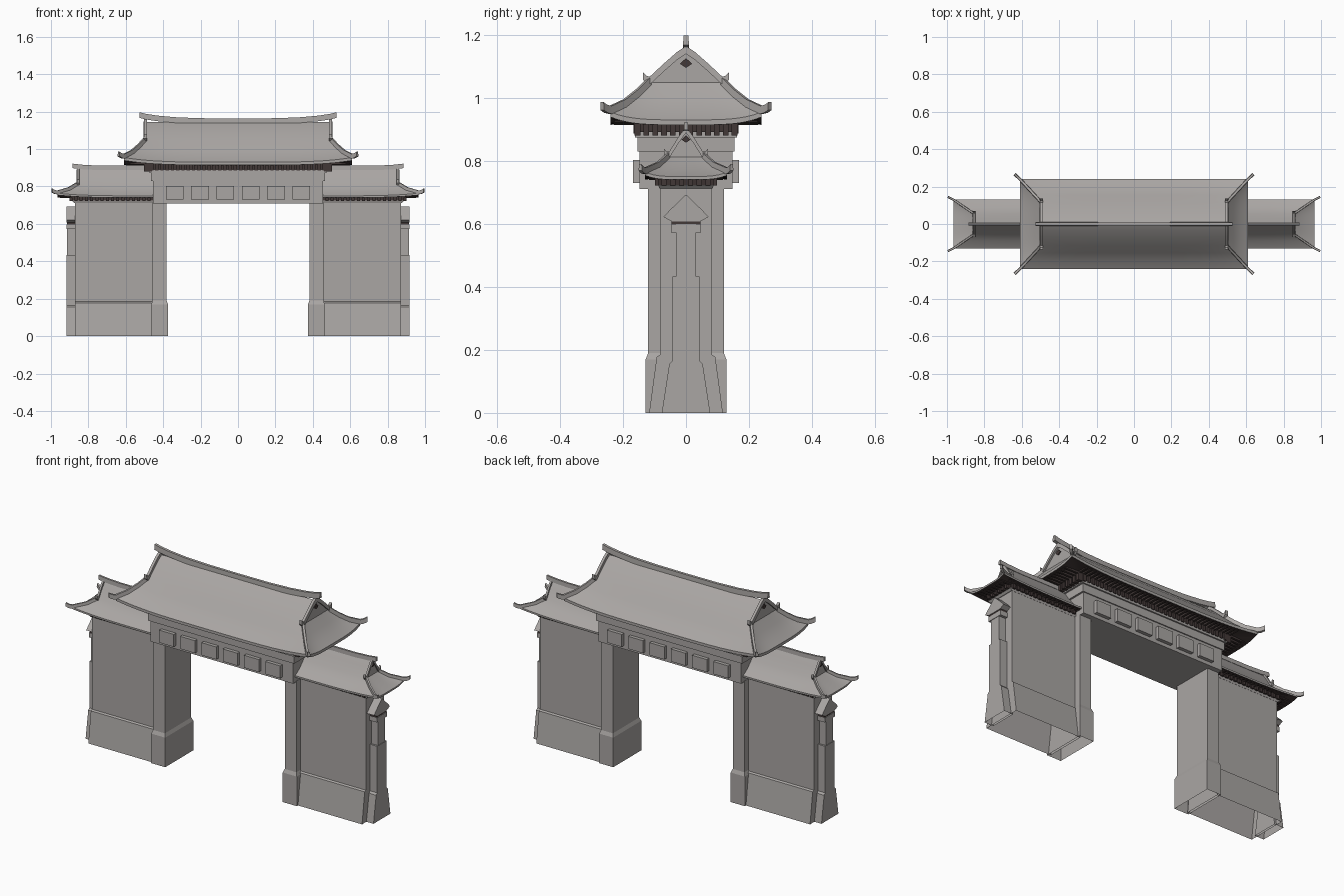
import bpy, bmesh, math
from mathutils import Vector, Matrix

if "Cube" in bpy.data.objects:
    bpy.data.objects.remove(bpy.data.objects["Cube"])

stone = bpy.data.materials.new("warm_grey_stone")
stone.diffuse_color = (0.40, 0.38, 0.368, 1)
stone.use_nodes = True
stone.node_tree.nodes["Principled BSDF"].inputs["Base Color"].default_value = stone.diffuse_color
dark = bpy.data.materials.new("dark_brown_timber")
dark.diffuse_color = (0.055, 0.040, 0.038, 1)
dark.use_nodes = True
dark.node_tree.nodes["Principled BSDF"].inputs["Base Color"].default_value = dark.diffuse_color


def finish(bm, name, mx=False, my=False, smooth=False, mats=(stone, dark)):
    """Mirror about x / y, clean up and make the object."""
    for on, s in ((mx, (-1, 1, 1)), (my, (1, -1, 1))):
        if on:
            d = bmesh.ops.duplicate(bm, geom=bm.verts[:] + bm.edges[:] + bm.faces[:])
            vs = [g for g in d["geom"] if isinstance(g, bmesh.types.BMVert)]
            bmesh.ops.scale(bm, vec=s, verts=vs)
    bmesh.ops.remove_doubles(bm, verts=bm.verts[:], dist=1e-5)
    bmesh.ops.recalc_face_normals(bm, faces=bm.faces[:])
    me = bpy.data.meshes.new(name)
    bm.to_mesh(me)
    bm.free()
    for m in mats:
        me.materials.append(m)
    ob = bpy.data.objects.new(name, me)
    bpy.context.collection.objects.link(ob)
    if smooth:
        bpy.ops.object.select_all(action='DESELECT')
        ob.select_set(True)
        bpy.context.view_layer.objects.active = ob
        bpy.ops.object.shade_smooth_by_angle(angle=math.radians(30))
    return ob


def box(bm, x0, x1, y0, y1, z0, z1):
    m = Matrix.Translation(((x0 + x1) / 2, (y0 + y1) / 2, (z0 + z1) / 2))
    bmesh.ops.create_cube(bm, size=1, matrix=m @ Matrix.Diagonal((x1 - x0, y1 - y0, z1 - z0, 1)))


def loft(bm, rings, cap_start=True, cap_end=True):
    rings = [[bm.verts.new(p) for p in r] for r in rings]
    n = len(rings[0])
    for a, b in zip(rings, rings[1:]):
        for i in range(n):
            bm.faces.new((a[i], a[(i + 1) % n], b[(i + 1) % n], b[i]))
    if cap_start:
        bm.faces.new(rings[0])
    if cap_end:
        bm.faces.new(rings[-1])


def stack(name, layers, mx=True, bottom=True, dark_above=9):
    """Stacked rectangles (z, x0, x1, half depth), dark over a given height."""
    bm = bmesh.new()
    loft(bm, [[(a, -y, z), (b, -y, z), (b, y, z), (a, y, z)] for z, a, b, y in layers], bottom)
    for f in bm.faces:
        f.material_index = int(f.calc_center_median().z > dark_above)
    finish(bm, name, mx)


def profile_wall(name, half, x0, x1, bottom=False, mats=(stone, dark)):
    """Symmetric side profile (y, z) pulled along x."""
    poly = half + [(-y, z) for y, z in reversed(half) if y > 0]
    bm = bmesh.new()
    loft(bm, [[(x, y, z) for y, z in poly] for x in (x0, x1)])
    if not bottom:
        low = min(z for _, z in half)
        bmesh.ops.delete(bm, geom=[f for f in bm.faces if all(v.co.z < low + 1e-4 for v in f.verts)],
                         context='FACES_ONLY')
    finish(bm, name, True, mats=mats)


def sweep(name, path, w, h, my=True):
    """Upright rectangular bar following a path."""
    bm, rings = bmesh.new(), []
    pts = [Vector(p) for p in path]
    for i, p in enumerate(pts):
        t = pts[min(i + 1, len(pts) - 1)] - pts[max(i - 1, 0)]
        s = Vector((-t.y, t.x, 0)).normalized() * w / 2
        lo, up = Vector((0, 0, -0.006)), Vector((0, 0, h))
        rings.append([p - s + lo, p + s + lo, p + s * 0.8 + up, p - s * 0.8 + up])
    loft(bm, rings)
    finish(bm, name, True, my, True)


def grid(bm, rows):
    """Quads between rows; the last strip is the dark soffit."""
    rows = [[bm.verts.new(p) for p in r] for r in rows]
    for i, (a, b) in enumerate(zip(rows, rows[1:])):
        for j in range(len(a) - 1):
            f = bm.faces.new((a[j], a[j + 1], b[j + 1], b[j]))
            f.material_index = int(i == len(rows) - 2)


def roof(name, x0, xg, xe, prof, k, lift, th, inner, tip, ridge, w, h):
    """Hip-and-gable roof with raised corners; prof holds (y, z), row k is the gable foot."""
    yg, zg = prof[k]
    ye, ze = prof[-1]
    xi, yi, zi = inner
    wt = [max(0, (y - yg) / (ye - yg)) for y, _ in prof]
    xm = [xg + (xe - xg) * t for t in wt]
    n, m = 20, 10
    front = [[(x0 + (xm[i] - x0) * j / n, y, z + lift * wt[i] * (j / n) ** 4) for j in range(n + 1)]
             for i, (y, z) in enumerate(prof)]
    side = [[(xm[i], prof[i][0] * j / m, prof[i][1] + lift * wt[i] * (j / m) ** 4) for j in range(m + 1)]
            for i in range(k, len(prof))]
    for rows in (front, side):
        rows.append([(x, y, z - th) for x, y, z in rows[-1]])
    front.append([(x0 + (xi - x0) * j / n, yi, zi) for j in range(n + 1)])
    side.append([(xi, yi * j / m, zi) for j in range(m + 1)])
    bm = bmesh.new()
    grid(bm, front)
    grid(bm, side)
    bm.faces.new([bm.verts.new((xg, y, z)) for y, z in prof[:k + 1]] + [bm.verts.new((xg, 0, zg))])
    finish(bm, name, True, True, True)

    # dark rafters below the eaves
    bm = bmesh.new()
    step = 0.024
    x = x0 + step / 2
    while x < xi + 0.02:
        z = ze - th + lift * ((x - x0) / (xe - x0)) ** 4
        box(bm, x - 0.006, x + 0.006, yi - 0.01, ye - 0.012, z - 0.001, z + 0.010)
        x += step
    y = step / 2
    while y < yi + 0.02:
        z = ze - th + lift * (y / ye) ** 4
        box(bm, xi - 0.01, xe - 0.012, y - 0.006, y + 0.006, z - 0.001, z + 0.010)
        y += step
    finish(bm, name + "_rafters", True, True, mats=(dark,))

    # dark pendant below the gable peak
    bm = bmesh.new()
    zp = prof[0][1] - w * 1.2
    loft(bm, [[(x, 0, zp), (x, w * 1.2, zp - w * 1.1), (x, 0, zp - w * 1.9), (x, -w * 1.2, zp - w * 1.1)]
              for x in (xg - 0.002, xg + 0.005)])
    finish(bm, name + "_gable_pendant", True, mats=(dark,))

    # ridges: top, gable verge with curled end, corner hip with upturned tip
    sweep(name + "_top_ridge", ridge, w * 1.2, h, False)
    verge = [(xg, y, z) for y, z in prof[:k + 1]]
    verge += [(xg, yg + w * 0.6, zg + 0.002), (xg, yg + w * 1.3, zg + 0.014)]
    sweep(name + "_verge", verge, w * 1.2, h * 0.8)
    hip = [(xm[i], prof[i][0], prof[i][1] + lift * wt[i]) for i in range(k, len(prof))]
    mid = [(a + b) / 2 for a, b in zip(hip[-1], tip)]
    mid[2] -= 0.003
    sweep(name + "_hip", hip + [mid, tip], w, h * 0.8)


# roofs
roof("main_roof", 0, 0.495, 0.61,
     [(0, 1.145), (0.03, 1.125), (0.07, 1.09), (0.115, 1.048), (0.155, 1.0), (0.195, 0.96), (0.24, 0.93)],
     3, 0.025, 0.016, (0.49, 0.15, 0.93), (0.638, 0.266, 0.967),
     [(0, 0, 1.14), (0.2, 0, 1.141), (0.33, 0, 1.146), (0.43, 0, 1.155), (0.49, 0, 1.164), (0.527, 0, 1.173)],
     0.016, 0.024)
roof("side_roof", 0.44, 0.855, 0.965,
     [(0, 0.895), (0.025, 0.86), (0.055, 0.812), (0.09, 0.775), (0.13, 0.75)],
     2, 0.014, 0.010, (0.89, 0.085, 0.747), (0.995, 0.145, 0.775),
     [(0.44, 0, 0.894), (0.75, 0, 0.894), (0.83, 0, 0.898), (0.884, 0, 0.904)],
     0.012, 0.018)

# stepped lintel over the opening, dark under the eaves
stack("lintel", [(z, -x, x, y) for z, x, y in (
    (0.71, 0.455, 0.148), (0.83, 0.455, 0.148), (0.83, 0.465, 0.154), (0.874, 0.465, 0.154),
    (0.874, 0.475, 0.162), (0.892, 0.475, 0.162), (0.892, 0.482, 0.152), (0.935, 0.485, 0.152))],
      False, True, 0.8921)

# six raised panels on front and back
bm = bmesh.new()
for i in range(6):
    c = (i - 2.5) * 0.1355
    box(bm, c - 0.047, c + 0.047, -0.168, 0.168, 0.73, 0.802)
finish(bm, "lintel_panels")

# dark bracket blocks under the main eaves
bm = bmesh.new()
for i in range(17):
    x = 0.014 + i * 0.028
    box(bm, x - 0.009, x + 0.009, 0.14, 0.166, 0.886, 0.925)
for i in range(6):
    y = 0.014 + i * 0.028
    box(bm, 0.46, 0.502, y - 0.009, y + 0.009, 0.880, 0.925)
finish(bm, "main_brackets", True, True, mats=(dark,))

# bracket course under the side roofs
stack("side_bracket_course", [(0.712, 0.45, 0.875, 0.084), (0.722, 0.45, 0.885, 0.088),
                              (0.724, 0.45, 0.885, 0.088), (0.75, 0.45, 0.89, 0.088)], True, True, 0.7235)
bm = bmesh.new()
for i in range(15):
    x = 0.475 + i * 0.028
    box(bm, x - 0.008, x + 0.008, 0.08, 0.098, 0.722, 0.747)
for i in range(3):
    y = 0.014 + i * 0.028
    box(bm, 0.88, 0.902, y - 0.008, y + 0.008, 0.722, 0.747)
finish(bm, "side_brackets", True, True, mats=(dark,))

# pillars beside the opening, with chamfered plinths
stack("gate_pillar", [(0, 0.374, 0.464, 0.128), (0.17, 0.374, 0.464, 0.128), (0.19, 0.382, 0.456, 0.12),
                      (0.715, 0.382, 0.456, 0.12)], True, False)

# side walls with sloping base
profile_wall("side_wall", [(0.117, 0), (0.093, 0.178), (0.083, 0.184), (0.083, 0.715)], 0.45, 0.872)

# end piers: sloping foot, shaft, neck, dark bracket band and little roof
profile_wall("end_pier_shaft", [(0.077, 0), (0.053, 0.155), (0.043, 0.165), (0.043, 0.433)], 0.86, 0.917)
profile_wall("end_pier_neck", [(0.032, 0.43), (0.032, 0.60)], 0.86, 0.914, True)
profile_wall("end_pier_band", [(0.046, 0.595), (0.046, 0.622)], 0.865, 0.914, True, (dark,))
profile_wall("end_pier_corbel", [(0.047, 0.572), (0.047, 0.598)], 0.86, 0.917, True)
profile_wall("end_pier_cap", [(0.046, 0.608), (0.072, 0.622), (0.05, 0.645),
                              (0.022, 0.672), (0.0, 0.693)], 0.86, 0.917, True)
